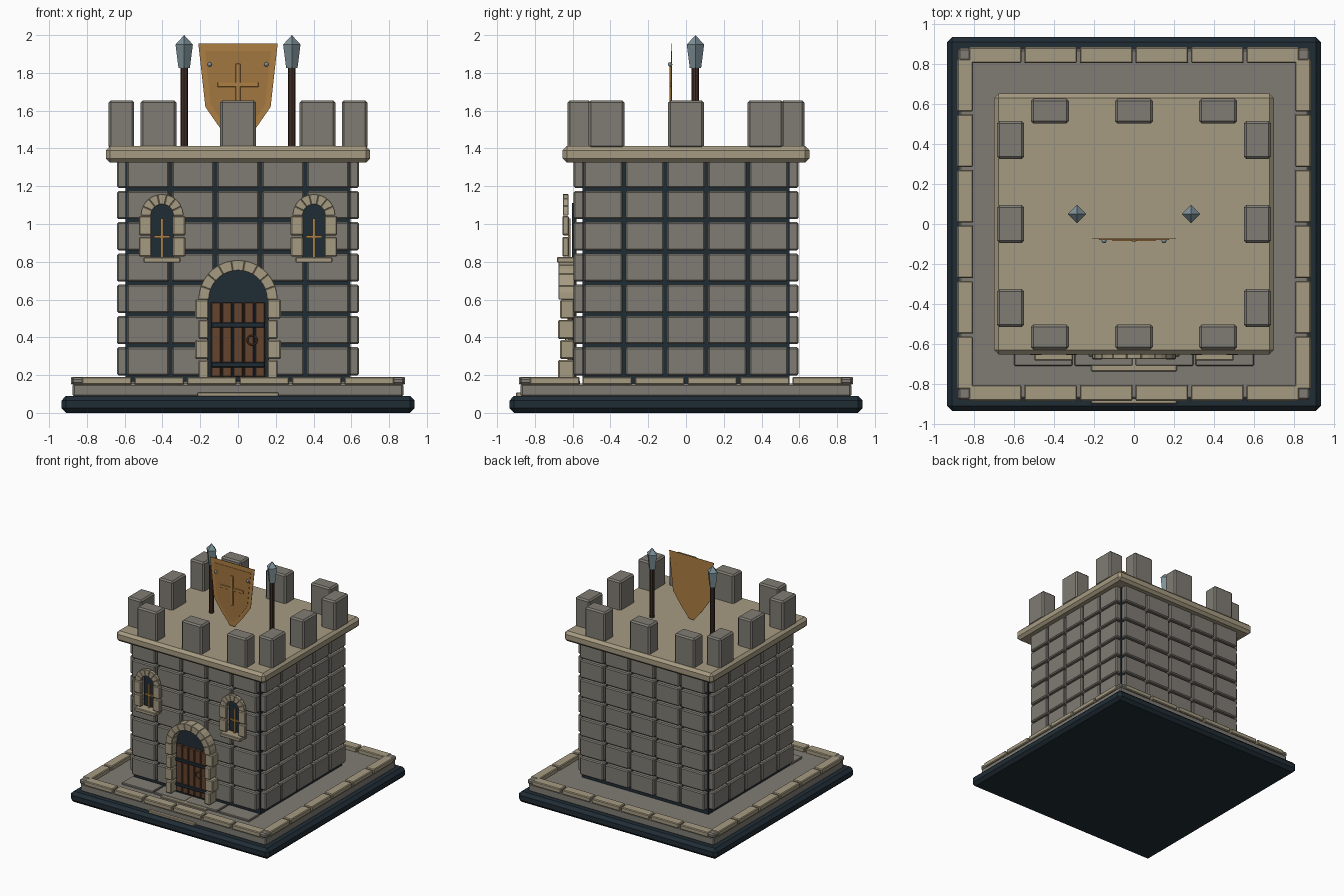
import bpy, bmesh
from math import sin, cos, pi
from mathutils import Matrix, Vector

cube = bpy.data.objects.get("Cube")
if cube:
    bpy.data.objects.remove(cube, do_unlink=True)


def material(name, r, g, b):
    m = bpy.data.materials.new(name)
    m.use_nodes = True
    m.diffuse_color = (r, g, b, 1)
    m.node_tree.nodes["Principled BSDF"].inputs["Base Color"].default_value = (r, g, b, 1)
    return m


STONE = material("grey stone", 0.216, 0.202, 0.174)
TAN = material("tan stone", 0.381, 0.327, 0.223)
DARK = material("dark mortar", 0.0144, 0.0252, 0.036)
WOOD = material("door wood", 0.122, 0.056, 0.028)
SHAFT = material("dark wood", 0.051, 0.027, 0.018)
GOLD = material("gold", 0.42, 0.21, 0.055)
FIELD = material("shield field", 0.36, 0.18, 0.052)
STEEL = material("steel", 0.21, 0.29, 0.32)


def finish(name, bm, mat, bevel=0):
    bmesh.ops.recalc_face_normals(bm, faces=bm.faces)
    me = bpy.data.meshes.new(name)
    bm.to_mesh(me)
    bm.free()
    me.materials.append(mat)
    ob = bpy.data.objects.new(name, me)
    bpy.context.collection.objects.link(ob)
    if bevel:
        mod = ob.modifiers.new("bevel", 'BEVEL')
        mod.width = bevel
        mod.segments = 1
    return ob


def boxes(name, bounds, mat, bevel=0):
    """One object from boxes given as (x0, x1, y0, y1, z0, z1)."""
    bm = bmesh.new()
    for x0, x1, y0, y1, z0, z1 in bounds:
        centre = Vector((x0 + x1, y0 + y1, z0 + z1)) / 2
        size = Matrix.Diagonal((abs(x1 - x0), abs(y1 - y0), abs(z1 - z0), 1))
        bmesh.ops.create_cube(bm, size=1, matrix=Matrix.Translation(centre) @ size)
    return finish(name, bm, mat, bevel)


def prisms(name, outlines, y0, y1, mat, bevel=0):
    """Extrude x-z outlines between two depths."""
    bm = bmesh.new()
    for pts in outlines:
        face = bm.faces.new([bm.verts.new((x, y0, z)) for x, z in pts])
        ext = bmesh.ops.extrude_face_region(bm, geom=[face])["geom"]
        verts = [v for v in ext if isinstance(v, bmesh.types.BMVert)]
        bmesh.ops.translate(bm, verts=verts, vec=(0, y1 - y0, 0))
    return finish(name, bm, mat, bevel)


def arc(cx, cz, r, a0, a1, n):
    return [(cx + r * cos(a0 + (a1 - a0) * i / n), cz + r * sin(a0 + (a1 - a0) * i / n))
            for i in range(n + 1)]


def arch_stones(cx, cz, r_in, r_out, count):
    step = pi / count
    return [arc(cx, cz, r_out, i * step, (i + 1) * step, 2)
            + arc(cx, cz, r_in, (i + 1) * step, i * step, 2) for i in range(count)]


def opening(cx, z0, cz, r):
    return [(cx - r, z0), (cx + r, z0)] + arc(cx, cz, r, 0, pi, 16)


# Plinth and ground
boxes("plinth", [(-0.935, 0.935, -0.935, 0.935, 0, 0.09)], DARK, 0.025)
boxes("ground_slab", [(-0.875, 0.875, -0.875, 0.875, 0.085, 0.155)], STONE, 0.01)

# Border stones around the ground
pitch = 0.278
edge = []
for s in (-1, 1):
    for i in range(6):
        a = (i - 3) * pitch + 0.007
        b = a + pitch - 0.014
        edge.append((a, b, s * 0.805, s * 0.885, 0.15, 0.19))
        edge.append((s * 0.805, s * 0.885, a, b, 0.15, 0.19))
boxes("border_stones", edge, TAN, 0.006)
boxes("border_corners", [(sx * 0.815, sx * 0.88, sy * 0.815, sy * 0.88, 0.15, 0.188)
                         for sx in (-1, 1) for sy in (-1, 1)], STONE, 0.01)

# Paving and steps before the door
boxes("paving", [((i - 2) * 0.303 + 0.006, (i - 1) * 0.303 - 0.006, -0.71, -0.56, 0.15, 0.17)
                 for i in range(4)], STONE, 0.005)
boxes("door_step", [(-0.215, 0.215, -0.737, -0.6, 0.15, 0.167)], TAN, 0.004)
boxes("front_step", [(-0.215, 0.215, -0.9, -0.86, 0.085, 0.108)], TAN, 0.004)

# Tower core and coursed stone walls
HX, HY, COURSE = 0.595, 0.548, 0.1655
boxes("tower_core", [(-HX, HX, -HY, HY, 0.15, 1.36)], DARK)
front_back, sides = [], []
g = 0.008
for row in range(7):
    z0, z1 = 0.19 + row * COURSE + g, 0.19 + (row + 1) * COURSE - g
    for col in range(5):
        u, v = -1 + col * 0.4, -0.6 + col * 0.4
        for s in (-1, 1):
            front_back.append((u * HX + g, v * HX - g, s * 0.5, s * 0.595, z0, z1))
            sides.append((s * 0.55, s * 0.64, u * HY + g, v * HY - g, z0, z1))
boxes("front_back_stones", front_back, STONE, 0.008)
boxes("side_stones", sides, STONE, 0.008)

# Cornice and battlements
boxes("cornice", [(-0.7, 0.7, -0.653, 0.653, 1.325, 1.412)], TAN, 0.022)
merlons = []
for s in (-1, 1):
    for c in (-0.421, 0, 0.421):
        merlons.append((c - 0.095, c + 0.095, s * 0.503, s * 0.627, 1.4, 1.655))
        merlons.append((s * 0.55, s * 0.685, c - 0.095, c + 0.095, 1.4, 1.655))
boxes("merlons", merlons, STONE, 0.012)

# Door
prisms("door_recess", [opening(0, 0.17, 0.6, 0.165)], -0.604, -0.58, DARK)
boxes("door_planks", [((i - 2.5) * 0.058 + 0.003, (i - 1.5) * 0.058 - 0.003, -0.628, -0.6, 0.19, 0.585)
                      for i in range(5)], WOOD, 0.004)
boxes("door_straps", [(-0.142, 0.142, -0.64, -0.625, z - 0.014, z + 0.014)
                      for z in (0.255, 0.465)], DARK, 0.004)
bpy.ops.mesh.primitive_torus_add(major_segments=16, minor_segments=6, major_radius=0.025,
                                 minor_radius=0.005, location=(0.075, -0.637, 0.385),
                                 rotation=(pi / 2, 0, 0))
bpy.context.object.name = "door_ring"
bpy.context.object.data.materials.append(WOOD)
jambs = []
for s in (-1, 1):
    for i in range(4):
        wide = i % 2
        z = 0.175 + i * 0.107
        jambs.append((s * 0.155, s * (0.228 if wide else 0.21), -0.678 + 0.012 * wide, -0.59,
                      z + 0.003, z + 0.104))
boxes("door_jambs", jambs, TAN, 0.007)
prisms("door_arch", arch_stones(0, 0.6, 0.153, 0.21, 9), -0.675, -0.59, TAN, 0.003)

# Windows
for side, cx in (("right", -0.402), ("left", 0.402)):
    prisms(side + "_window_pane", [opening(cx, 0.82, 1.05, 0.062)], -0.604, -0.58, DARK)
    blocks = [(cx + s * 0.056, cx + s * w, -0.655, -0.62, z, z + 0.103)
              for s in (-1, 1) for z, w in ((0.828, 0.123), (0.94, 0.123))]
    boxes(side + "_window_jambs", blocks, TAN, 0.006)
    prisms(side + "_window_arch", arch_stones(cx, 1.045, 0.058, 0.114, 7), -0.652, -0.622, TAN, 0.003)
    boxes(side + "_window_sill", [(cx - 0.097, cx + 0.097, -0.683, -0.59, 0.795, 0.826)], TAN, 0.005)
    boxes(side + "_window_bars", [(cx - 0.007, cx + 0.007, -0.625, -0.612, 0.826, 1.03),
                                  (cx - 0.043, cx + 0.043, -0.625, -0.612, 0.926, 0.938)], GOLD)

# Shield with raised field, cross and rivets
half = [(0.21, 1.955), (0.173, 1.62), (0.1, 1.515), (0.022, 1.42)]
outline = half + [(-x, z) for x, z in reversed(half)]
inner = [(x * 0.83, 1.70 + (z - 1.70) * 0.85) for x, z in outline]
prisms("shield", [outline], -0.076, -0.073, GOLD)
prisms("shield_field", [inner], -0.079, -0.076, FIELD)
boxes("shield_cross", [(-0.012, 0.012, -0.087, -0.077, 1.6, 1.85),
                       (-0.108, 0.108, -0.086, -0.077, 1.725, 1.75)], GOLD, 0.002)
for name, x in (("right", -0.15), ("left", 0.15)):
    bpy.ops.mesh.primitive_uv_sphere_add(segments=10, ring_count=6, radius=0.012,
                                         location=(x, -0.084, 1.845))
    bpy.context.object.name = name + "_shield_rivet"
    bpy.context.object.data.materials.append(STEEL)

# Spears
for name, x in (("right", -0.285), ("left", 0.285)):
    bpy.ops.mesh.primitive_cylinder_add(vertices=8, radius=0.02, depth=0.44, location=(x, 0.05, 1.62))
    bpy.context.object.name = name + "_spear_shaft"
    bpy.context.object.data.materials.append(SHAFT)
    bm = bmesh.new()
    for r0, r1, z0, z1 in ((0.03, 0.046, 1.825, 1.95), (0.046, 0, 1.95, 2.0)):
        bmesh.ops.create_cone(bm, cap_ends=r1 > 0, segments=4, radius1=r0, radius2=r1, depth=z1 - z0,
                              matrix=Matrix.Translation((x, 0.05, (z0 + z1) / 2)))
    bmesh.ops.remove_doubles(bm, verts=bm.verts, dist=0.0001)
    bmesh.ops.delete(bm, geom=[f for f in bm.faces if abs(f.normal.z) > 0.99
                               and f.calc_center_median().z > 1.9], context='FACES_ONLY')
    finish(name + "_spear_head", bm, STEEL)
